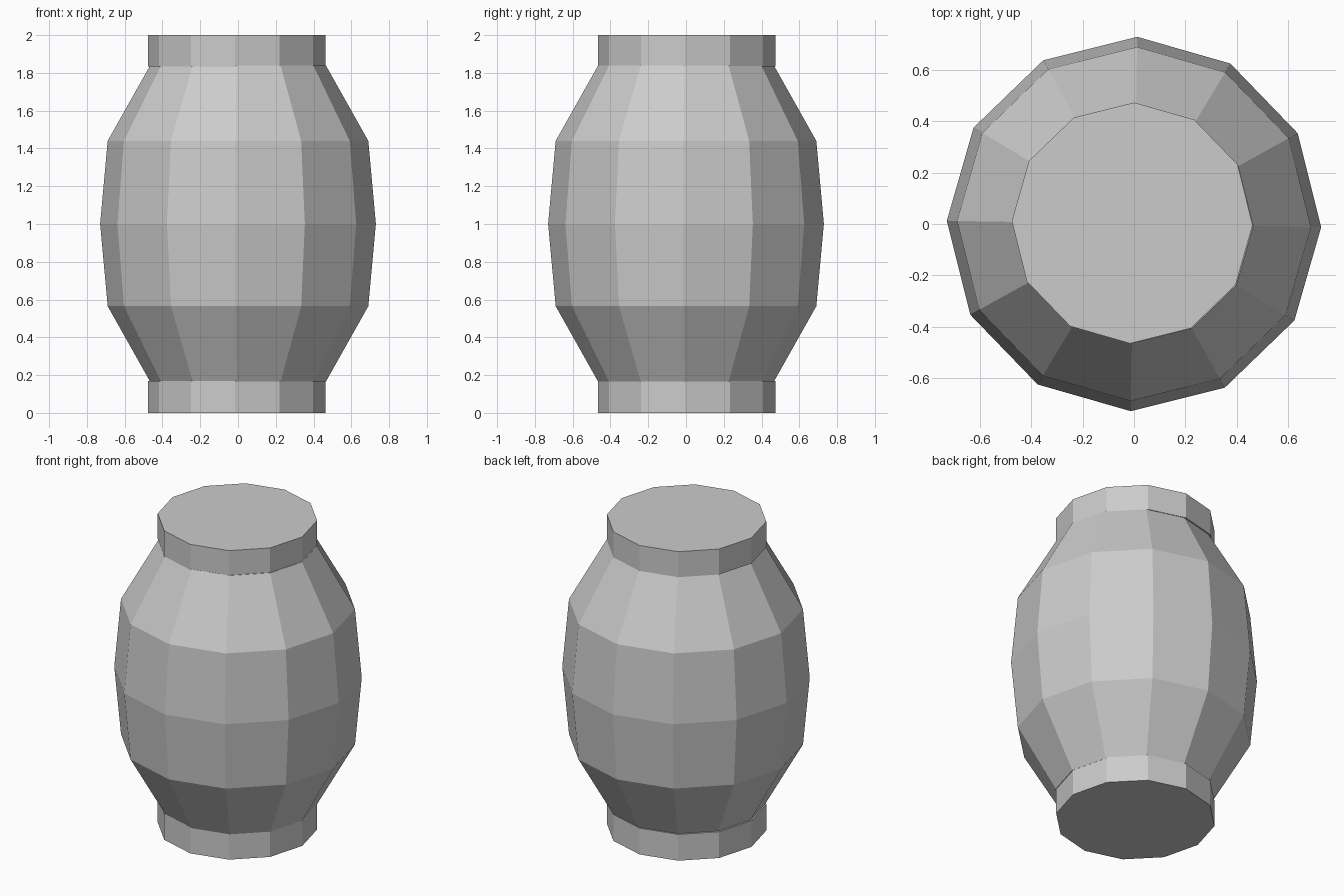
import bpy
import bmesh
from math import cos, sin, tau, radians

cube = bpy.data.objects.get("Cube")
if cube:
    bpy.data.objects.remove(cube)

SIDES = 12
TURN = radians(-1)

grey = bpy.data.materials.new("plain grey")
grey.use_nodes = True
colour = (0.6, 0.6, 0.6, 1)
grey.diffuse_color = colour
grey.node_tree.nodes["Principled BSDF"].inputs["Base Color"].default_value = colour


def lathe(name, profile, centre=(0, 0)):
    """Closed faceted solid from (radius, height) pairs, bottom to top."""
    bm = bmesh.new()
    rings = []
    for r, z in profile:
        angles = [TURN + tau * i / SIDES for i in range(SIDES)]
        rings.append([bm.verts.new((r * cos(a), r * sin(a), z)) for a in angles])
    for low, high in zip(rings, rings[1:]):
        for i in range(SIDES):
            j = (i + 1) % SIDES
            bm.faces.new((low[i], low[j], high[j], high[i]))
    bm.faces.new(rings[0][::-1])
    bm.faces.new(rings[-1])
    mesh = bpy.data.meshes.new(name)
    bm.to_mesh(mesh)
    bm.free()
    mesh.materials.append(grey)
    obj = bpy.data.objects.new(name, mesh)
    obj.location = (*centre, 0)
    bpy.context.collection.objects.link(obj)
    return obj


# Bulging barrel body
lathe("body", [(0.465, 0.165), (0.69, 0.565), (0.73, 1.0), (0.69, 1.44), (0.465, 1.84)])

# Straight collars at both ends, set very slightly off the body's axis
for name, z0, z1 in (("bottom_collar", 0, 0.17), ("top_collar", 1.835, 2)):
    lathe(name, [(0.47, z0), (0.47, z1)], (-0.007, 0.004))
